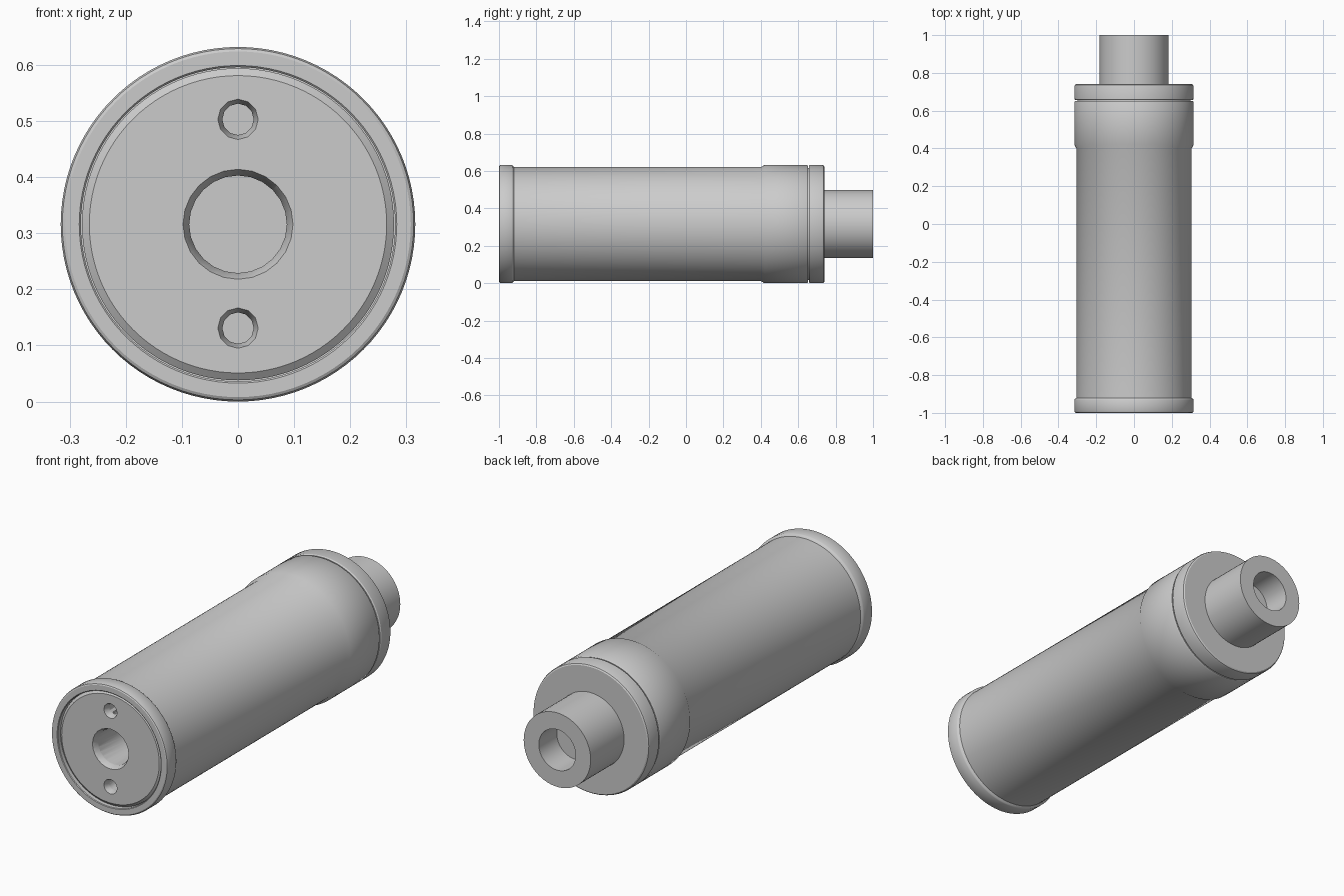
import bpy, bmesh, math

if "Cube" in bpy.data.objects:
    bpy.data.objects.remove(bpy.data.objects["Cube"])

CZ = 0.316  # height of the long axis


def link_mesh(name, bm):
    bmesh.ops.recalc_face_normals(bm, faces=bm.faces)
    me = bpy.data.meshes.new(name)
    bm.to_mesh(me)
    bm.free()
    ob = bpy.data.objects.new(name, me)
    bpy.context.collection.objects.link(ob)
    return ob


def lathe(name, profile, seg=96, z=CZ):
    """Spin (radius, y) points around an axis parallel to y."""
    bm = bmesh.new()
    verts = [bm.verts.new((0, y, z + r)) for r, y in profile]
    edges = [bm.edges.new(p) for p in zip(verts, verts[1:])]
    bmesh.ops.spin(bm, geom=verts + edges, cent=(0, 0, z), axis=(0, 1, 0),
                   angle=math.tau, steps=seg, use_duplicate=False)
    bmesh.ops.remove_doubles(bm, verts=bm.verts, dist=1e-5)
    return link_mesh(name, bm)


def smooth(ob):
    bpy.ops.object.select_all(action='DESELECT')
    ob.select_set(True)
    bpy.context.view_layer.objects.active = ob
    bpy.ops.object.shade_smooth_by_angle(angle=math.radians(30))


# Main barrel: front rim with recess, slim body and thicker rear collar
barrel = lathe("barrel", [
    (0, -0.96), (0.28, -0.96), (0.28, -0.997), (0.283, -1.0), (0.308, -1.0),
    (0.313, -0.997), (0.316, -0.99), (0.316, -0.932), (0.313, -0.926),
    (0.305, -0.92), (0.305, 0.40), (0.316, 0.42), (0.316, 0.645),
    (0.312, 0.652), (0.30, 0.652), (0.30, 0.68), (0, 0.68)])

# Rear cap separated from the collar by a thin groove
cap = lathe("rear_cap", [
    (0, 0.657), (0.312, 0.657), (0.316, 0.663), (0.316, 0.728),
    (0.313, 0.736), (0.307, 0.74), (0, 0.74)])

# Rear spout with a blind bore
spout = lathe("rear_spout", [
    (0, 0.72), (0.182, 0.72), (0.182, 1.0), (0.10, 1.0), (0.10, 0.86), (0, 0.86)], 64)

# Front plate with bevelled edge, set into the rim
plate = lathe("front_plate", [
    (0, -0.955), (0.278, -0.955), (0.278, -0.98), (0.265, -0.99), (0, -0.99)])

# Tapered holes: one large in the middle, two small above and below
holes = [("centre_hole", 0.098, 0.087, 0.25, CZ, 24),
         ("upper_hole", 0.036, 0.028, 0.09, CZ + 0.187, 12),
         ("lower_hole", 0.036, 0.028, 0.09, CZ - 0.185, 12)]
for name, r0, r1, depth, z, seg in holes:
    k = (r0 - r1) / 0.025
    cutter = lathe(name, [(0, -1.02), (r0 + 0.03 * k, -1.02), (r0, -0.99),
                          (r1, -0.965), (r1, -0.99 + depth), (0, -0.99 + depth)], seg, z)
    for ob in (plate, barrel):
        mod = ob.modifiers.new(name, 'BOOLEAN')
        mod.operation, mod.solver, mod.object = 'DIFFERENCE', 'EXACT', cutter
        bpy.context.view_layer.objects.active = ob
        bpy.ops.object.modifier_apply(modifier=mod.name)
    bpy.data.objects.remove(cutter, do_unlink=True)

for ob in (barrel, cap, spout, plate):
    smooth(ob)
